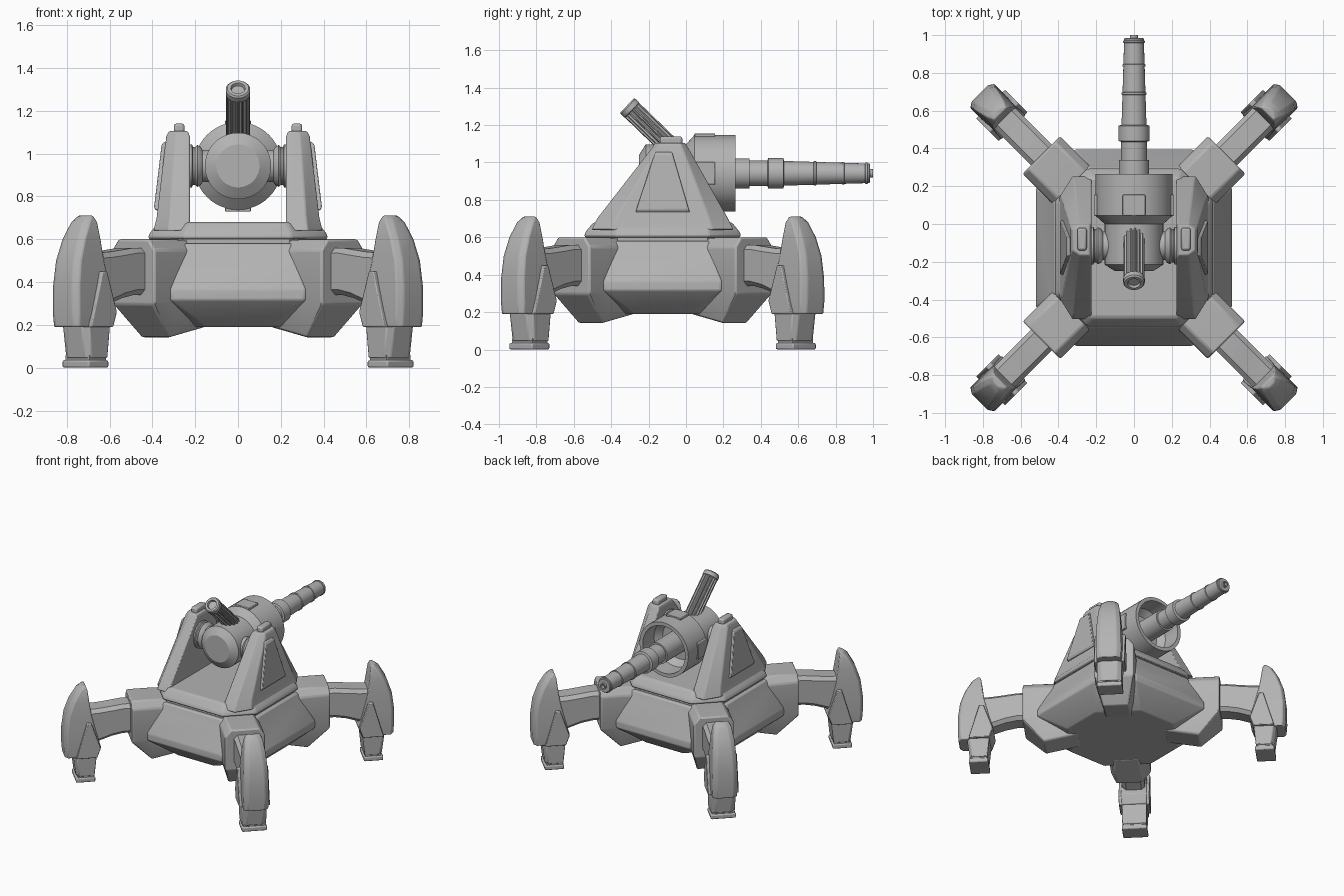
import bpy, bmesh, math
from mathutils import Matrix, Vector

if "Cube" in bpy.data.objects:
    bpy.data.objects.remove(bpy.data.objects["Cube"])

CY = -0.125            # centre line of the walker base
GUN_Z = 0.942          # height of the gun axis

grey = bpy.data.materials.new("plain grey")
grey.use_nodes = True
grey.diffuse_color = (0.45, 0.45, 0.45, 1)
grey.node_tree.nodes["Principled BSDF"].inputs["Base Color"].default_value = (0.45, 0.45, 0.45, 1)


def loft(name, rings, matrix=Matrix(), bevel=0.0, segments=2):
    """Skin a list of equally sized point rings and cap both ends."""
    bm = bmesh.new()
    loops = [[bm.verts.new(matrix @ Vector(p)) for p in ring] for ring in rings]
    n = len(loops[0])
    for a, b in zip(loops, loops[1:]):
        for i in range(n):
            j = (i + 1) % n
            bm.faces.new((a[i], a[j], b[j], b[i]))
    bm.faces.new(loops[0])
    bm.faces.new(loops[-1])
    bmesh.ops.recalc_face_normals(bm, faces=bm.faces)
    mesh = bpy.data.meshes.new(name)
    bm.to_mesh(mesh)
    bm.free()
    mesh.materials.append(grey)
    obj = bpy.data.objects.new(name, mesh)
    bpy.context.collection.objects.link(obj)
    if bevel:
        mod = obj.modifiers.new("soft edges", "BEVEL")
        mod.width, mod.segments = bevel, segments
        mod.limit_method, mod.angle_limit = "ANGLE", math.radians(25)
    return obj


def octagon(half, flat, z):
    return [(half, -flat, z), (half, flat, z), (flat, half, z), (-flat, half, z),
            (-half, flat, z), (-half, -flat, z), (-flat, -half, z), (flat, -half, z)]


def rect(x0, x1, y0, y1, z):
    return [(x0, y0, z), (x1, y0, z), (x1, y1, z), (x0, y1, z)]


def box(name, x0, x1, y0, y1, z0, z1, matrix=Matrix(), bevel=0.0):
    return loft(name, [rect(x0, x1, y0, y1, z0), rect(x0, x1, y0, y1, z1)], matrix, bevel)


def lathe(name, profile, matrix, n=40):
    """Turn (distance, radius) pairs around the local z axis."""
    rings = [[(r * math.cos(2 * math.pi * i / n), r * math.sin(2 * math.pi * i / n), d)
              for i in range(n)] for d, r in profile]
    return loft(name, rings, matrix)


base = Matrix.Translation((0, CY, 0))

# Hull, neck and turret base
loft("hull", [octagon(0.38, 0.15, 0.19), octagon(0.52, 0.31, 0.315), octagon(0.52, 0.31, 0.365),
              octagon(0.445, 0.26, 0.52), octagon(0.42, 0.24, 0.58)], base, 0.008)
loft("neck", [octagon(0.395, 0.24, 0.56), octagon(0.395, 0.24, 0.61)], base)
loft("turret_base", [octagon(0.42, 0.25, 0.60), octagon(0.415, 0.25, 0.625),
                     octagon(0.37, 0.23, 0.68)], base, 0.012)

# Four corner sockets, arms and clawed feet
for k, corner in enumerate(("back_left", "back_right", "front_right", "front_left")):
    m = base @ Matrix.Rotation(math.radians(45 + 90 * k), 4, "Z")

    def socket(r, low_half, low, top=0.6):
        side = [(0.10, top), (0.14, top - 0.05), (0.14, 0.31), (low_half, low)]
        return [(r, w, z) for w, z in side] + [(r, -w, z) for w, z in reversed(side)]

    loft("socket_" + corner, [socket(0.30, 0.09, 0.19, 0.59), socket(0.545, 0.09, 0.14),
                              socket(0.693, 0.13, 0.295)], m, 0.01)

    def arm(r, low, top, w=0.078, c=0.025):
        side = [(w - c, top), (w, top - c), (w, low + c), (w - c, low)]
        return [(r, y, z) for y, z in side] + [(r, -y, z) for y, z in reversed(side)]

    loft("arm_" + corner, [arm(0.60, 0.34, 0.56), arm(0.74, 0.34, 0.56), arm(0.82, 0.325, 0.55),
                           arm(0.91, 0.295, 0.54), arm(1.02, 0.27, 0.535)], m)

    def claw(z, r0, r1, w):
        return [(r0, -w, z), (r1 - 0.02, -w, z), (r1, -w + 0.03, z),
                (r1, w - 0.03, z), (r1 - 0.02, w, z), (r0, w, z)]

    loft("shin_" + corner, [claw(0.045, 0.945, 1.07, 0.085), claw(0.20, 0.93, 1.09, 0.088)], m, 0.006)
    loft("claw_" + corner, [claw(0.19, 0.925, 1.15, 0.086), claw(0.26, 0.90, 1.155, 0.09),
                            claw(0.38, 0.935, 1.155, 0.088), claw(0.50, 0.965, 1.14, 0.083),
                            claw(0.60, 0.98, 1.105, 0.075), claw(0.68, 0.99, 1.06, 0.062),
                            claw(0.71, 1.0, 1.03, 0.045)], m, 0.006)
    # raised side guard wrapped over the ankle
    guard = [(0.97, 0.45), (1.0, 0.45), (1.075, 0.19), (0.93, 0.19), (0.905, 0.26)]
    loft("ankle_guard_" + corner, [[(r, s, z) for r, z in guard] for s in (-0.108, 0.108)], m, 0.005)
    box("foot_pad_" + corner, 0.94, 1.075, -0.088, 0.088, 0.0, 0.035, m, 0.008)
    box("foot_joint_" + corner, 0.95, 1.06, -0.078, 0.078, 0.02, 0.06, m)

# Turret uprights with armour panel, cap and trunnion, mirrored
for side, name in ((1, "left"), (-1, "right")):
    m = Matrix.Diagonal((side, 1, 1, 1))

    def upright(z, x0, x1, yc, h_in, h_out):
        mid = x0 + (x1 - x0) * 0.6
        return [(x0, yc - h_in, z), (mid, yc - h_in, z), (x1, yc - h_out, z),
                (x1, yc + h_out, z), (mid, yc + h_in, z), (x0, yc + h_in, z)]

    loft("upright_" + name, [upright(0.64, 0.225, 0.395, CY, 0.38, 0.27),
                             upright(0.70, 0.225, 0.38, CY, 0.35, 0.25),
                             upright(1.08, 0.225, 0.335, -0.085, 0.095, 0.065),
                             upright(1.105, 0.235, 0.322, -0.085, 0.08, 0.055)], m, 0.006)
    loft("armour_panel_" + name, [rect(0.30, 0.385, -0.27, 0.02, 0.735),
                                  rect(0.30, 0.392, -0.265, 0.015, 0.75),
                                  rect(0.30, 0.357, -0.17, -0.07, 1.04),
                                  rect(0.30, 0.345, -0.165, -0.075, 1.055)], m, 0.004)
    box("upright_cap_" + name, 0.25, 0.30, -0.14, -0.02, 1.08, 1.14, m, 0.012)
    axle = m @ Matrix.Translation((0, -0.115, GUN_Z)) @ Matrix.Rotation(math.pi / 2, 4, "Y")
    lathe("trunnion_" + name, [(0.08, 0.075), (0.165, 0.075), (0.175, 0.09), (0.19, 0.098),
                               (0.20, 0.088), (0.21, 0.088), (0.215, 0.1), (0.24, 0.1)], axle)

# Gun body: closed breech and open shroud
gun = Matrix.Translation((0, 0, GUN_Z)) @ Matrix.Rotation(-math.pi / 2, 4, "X")
lathe("gun_body", [(-0.25, 0.1), (-0.215, 0.155), (0.0, 0.155), (0.045, 0.205), (0.265, 0.205),
                   (0.265, 0.178), (0.13, 0.178), (0.08, 0.14), (0.08, 0.05)], gun, 48)
for k in range(4):
    box("shroud_plate_%d" % (k + 1), -0.06, 0.06, 0.045, 0.155, 0.18, 0.213,
        Matrix.Translation((0, 0, GUN_Z)) @ Matrix.Rotation(k * math.pi / 2, 4, "Y"), 0.004)

# Stepped barrel with bands and muzzle
lathe("barrel", [(0.05, 0.08), (0.34, 0.08), (0.34, 0.068), (0.435, 0.068), (0.44, 0.082),
                 (0.52, 0.082), (0.525, 0.066), (0.98, 0.052), (0.985, 0.048), (0.985, 0.022),
                 (1.0, 0.022), (1.0, 0.014), (0.96, 0.014)], gun)
for i, (y, r) in enumerate(((0.69, 0.066), (0.84, 0.061), (0.965, 0.057))):
    lathe("barrel_band_%d" % (i + 1), [(y - 0.008, r - 0.006), (y - 0.005, r),
                                       (y + 0.005, r), (y + 0.008, r - 0.006)], gun)

# Ribbed sight tube leaning back over the breech
tilt = Matrix.Translation((0, -0.315, 1.305)) @ Matrix.Rotation(math.radians(46), 4, "X")
ribs = 14
ring = [(0.055 if i % 4 < 2 else 0.046, 2 * math.pi * (i + 0.5) / (ribs * 4)) for i in range(ribs * 4)]
loft("sight_tube", [[(r * math.cos(a), r * math.sin(a), d) for r, a in ring] for d in (-0.36, -0.03)], tilt)
lathe("sight_rim", [(-0.04, 0.05), (-0.035, 0.057), (-0.008, 0.057), (0.0, 0.05),
                    (0.0, 0.034), (-0.015, 0.03)], tilt, 32)

# Smooth curved surfaces while keeping edges crisp
bpy.ops.object.select_all(action="DESELECT")
for obj in bpy.context.scene.objects:
    if obj.type == "MESH":
        obj.select_set(True)
        bpy.context.view_layer.objects.active = obj
bpy.ops.object.shade_smooth_by_angle(angle=math.radians(30))
